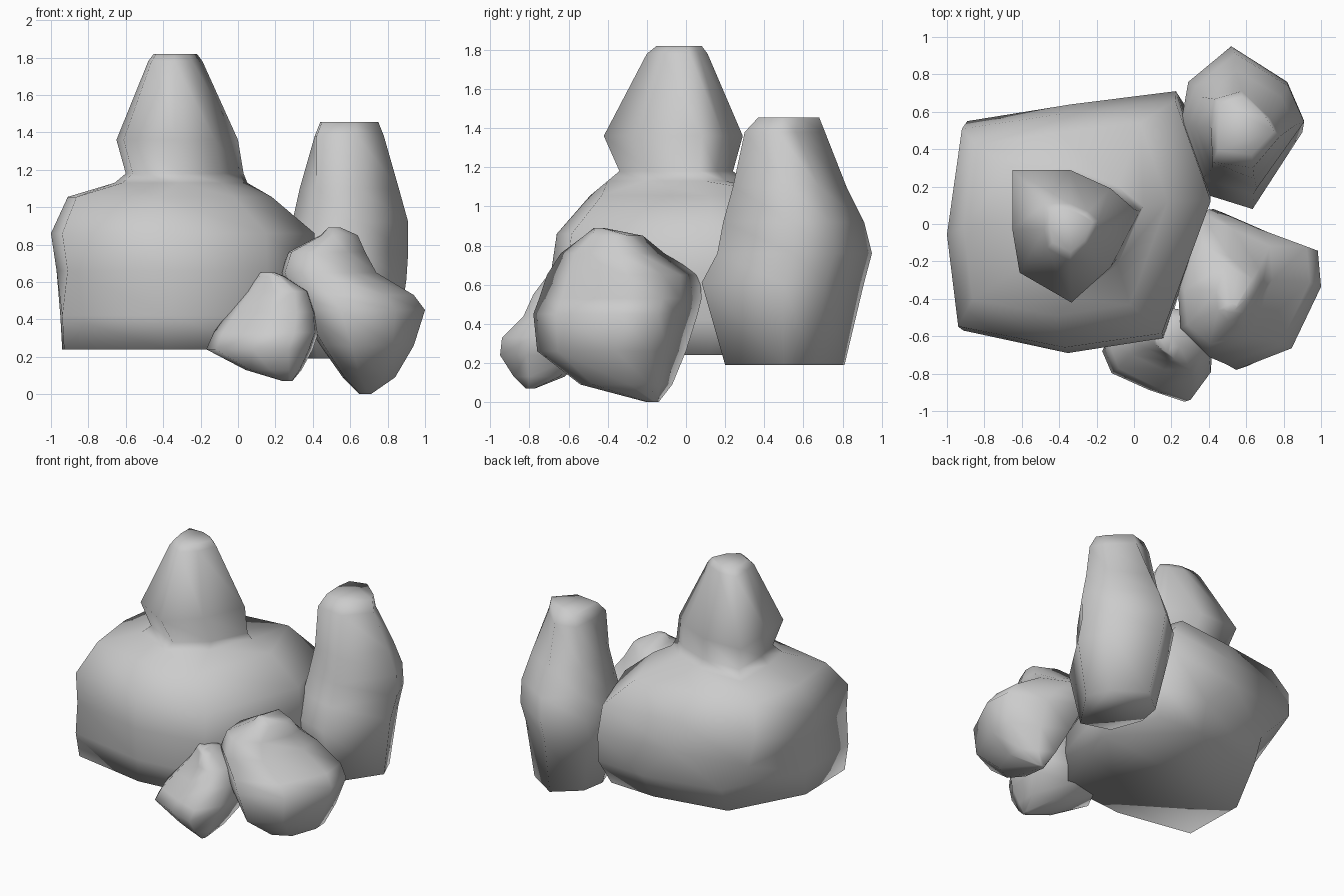
import bpy, bmesh, math


def fit(outline, x0, x1, y0, y1):
    """Stretch an outline so that it fills the given box."""
    xs, ys = [p[0] for p in outline], [p[1] for p in outline]
    ax, ay = min(xs), min(ys)
    kx, ky = (x1 - x0) / (max(xs) - ax), (y1 - y0) / (max(ys) - ay)
    return [(x0 + (x - ax) * kx, y0 + (y - ay) * ky) for x, y in outline]


def rock(name, sections):
    """Loft stacked sections (outline, z, x0, x1, y0, y1) into a closed rock."""
    bm = bmesh.new()
    rings = []
    for outline, z, *box in sections:
        rings.append([bm.verts.new((x, y, z)) for x, y in fit(outline, *box)])
    for a, b in zip(rings, rings[1:]):
        n = len(a)
        for i in range(n):
            j = (i + 1) % n
            bm.faces.new((a[i], a[j], b[j], b[i]))
    bm.faces.new(rings[0])
    bm.faces.new(rings[-1])
    bmesh.ops.recalc_face_normals(bm, faces=bm.faces)
    mesh = bpy.data.meshes.new(name)
    bm.to_mesh(mesh)
    bm.free()
    obj = bpy.data.objects.new(name, mesh)
    bpy.context.collection.objects.link(obj)
    bpy.ops.object.select_all(action='DESELECT')
    obj.select_set(True)
    bpy.context.view_layer.objects.active = obj
    bpy.ops.object.shade_smooth_by_angle(angle=math.radians(100))
    return obj


# Large boulder with a spire growing out of its top
foot = [(-0.66, 0.48), (-0.11, 0.58), (0.25, 0.56), (0.36, 0.14),
        (0.15, -0.55), (-0.37, -0.60), (-0.93, -0.50), (-0.94, -0.03)]
base = [(-0.92, 0.55), (-0.35, 0.64), (0.22, 0.71), (0.41, 0.14),
        (0.15, -0.61), (-0.37, -0.69), (-0.94, -0.57), (-1.0, -0.05)]
spire = [(-0.65, 0.30), (-0.33, 0.30), (-0.10, 0.20), (0.03, 0.09),
         (-0.10, -0.22), (-0.32, -0.41), (-0.61, -0.25), (-0.65, -0.02)]
rock("large_spired_rock", [
    (foot, 0.24, -0.94, 0.34, -0.62, 0.56),
    (foot, 0.42, -0.95, 0.39, -0.66, 0.65),
    (base, 0.66, -0.97, 0.41, -0.69, 0.71),
    (base, 0.86, -1.00, 0.41, -0.66, 0.66),
    (base, 1.055, -0.91, 0.18, -0.49, 0.54),
    (spire, 1.13, -0.66, 0.05, -0.40, 0.30),
    (spire, 1.18, -0.60, 0.03, -0.34, 0.24),
    (spire, 1.36, -0.65, 0.00, -0.42, 0.29),
    (spire, 1.78, -0.48, -0.19, -0.20, 0.11),
    (spire, 1.82, -0.45, -0.22, -0.15, 0.08),
])

# Tall standing rock at the back right
tall = [(0.52, 0.96), (0.82, 0.75), (0.91, 0.52), (0.64, 0.09),
        (0.36, 0.18), (0.25, 0.50), (0.29, 0.75)]
crown = [(0.57, 0.70), (0.72, 0.56), (0.77, 0.47), (0.63, 0.31),
         (0.42, 0.34), (0.41, 0.52), (0.43, 0.66)]
rock("tall_rock", [
    (tall, 0.19, 0.34, 0.84, 0.20, 0.81),
    (tall, 0.61, 0.25, 0.90, 0.08, 0.91),
    (tall, 0.76, 0.25, 0.91, 0.16, 0.95),
    (tall, 0.92, 0.29, 0.91, 0.19, 0.91),
    (tall, 1.10, 0.33, 0.86, 0.24, 0.82),
    (crown, 1.38, 0.41, 0.78, 0.30, 0.71),
    (crown, 1.455, 0.44, 0.75, 0.37, 0.68),
])

# Tilted boulder at the front right
block = [(0.40, 0.10), (0.68, -0.01), (0.98, -0.11), (1.00, -0.31),
         (0.82, -0.65), (0.48, -0.77), (0.25, -0.60), (0.22, -0.30)]
rock("front_boulder", [(block, *s) for s in [
    (0.00, 0.65, 0.71, -0.20, -0.14),
    (0.09, 0.56, 0.84, -0.54, -0.07),
    (0.26, 0.44, 0.94, -0.76, 0.00),
    (0.45, 0.32, 1.00, -0.78, 0.06),
    (0.53, 0.27, 0.94, -0.75, 0.08),
    (0.65, 0.23, 0.74, -0.71, 0.07),
    (0.76, 0.27, 0.68, -0.64, -0.11),
    (0.85, 0.44, 0.64, -0.52, -0.22),
    (0.89, 0.48, 0.55, -0.47, -0.42),
]])

# Small stone at the front
stone = [(-0.17, -0.65), (-0.12, -0.78), (0.08, -0.88), (0.27, -0.95),
         (0.38, -0.80), (0.40, -0.50), (0.10, -0.45), (-0.10, -0.50)]
rock("small_stone", [(stone, *s) for s in [
    (0.07, 0.24, 0.29, -0.82, -0.77),
    (0.13, 0.04, 0.34, -0.88, -0.62),
    (0.24, -0.17, 0.40, -0.95, -0.50),
    (0.33, -0.13, 0.43, -0.94, -0.45),
    (0.44, -0.05, 0.42, -0.83, -0.45),
    (0.55, 0.04, 0.38, -0.78, -0.45),
    (0.63, 0.10, 0.25, -0.72, -0.50),
    (0.65, 0.12, 0.20, -0.69, -0.58),
]])
